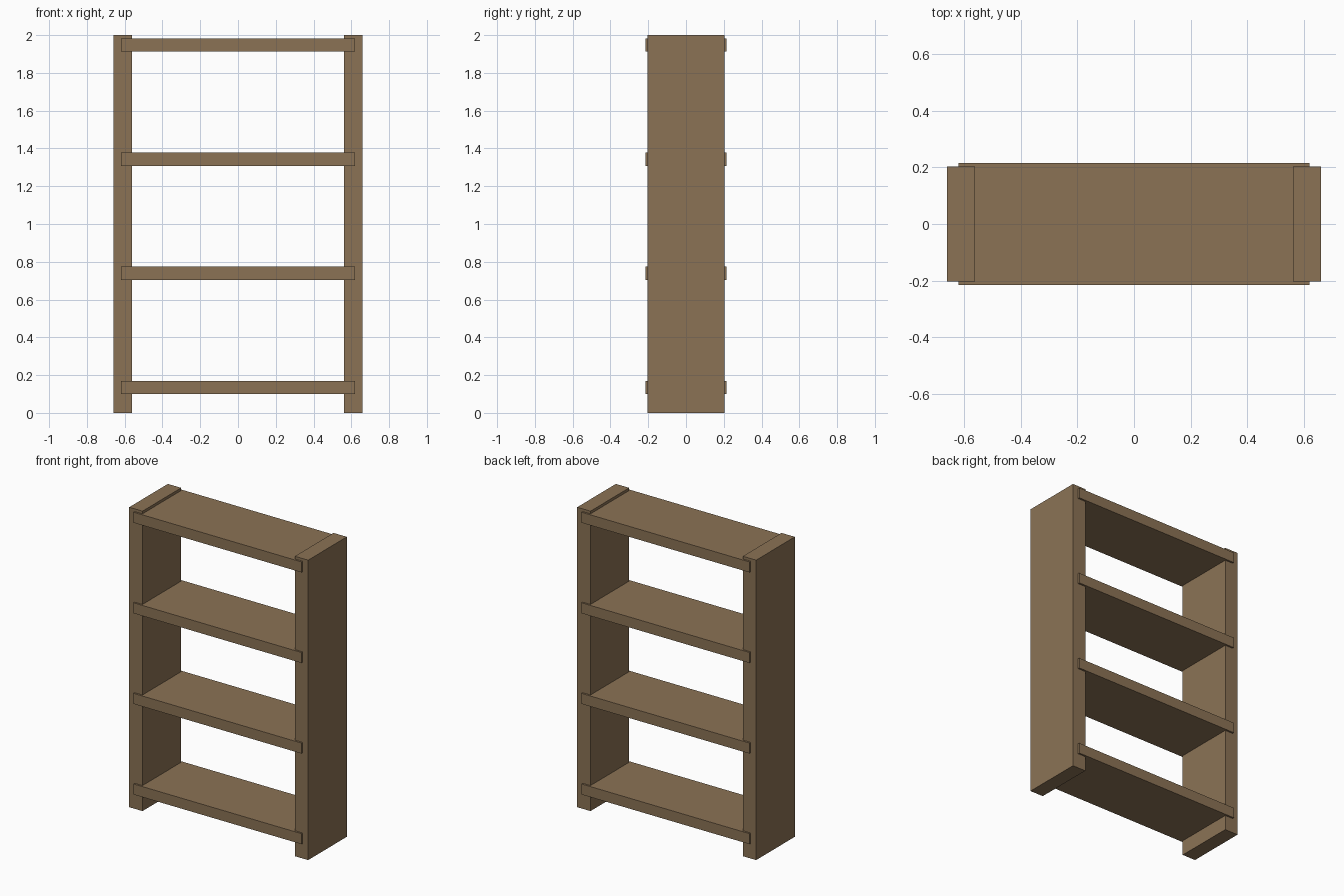
import bpy

if "Cube" in bpy.data.objects:
    bpy.data.objects.remove(bpy.data.objects["Cube"])

wood = bpy.data.materials.new("brown wood")
wood.diffuse_color = (0.258, 0.171, 0.091, 1)
wood.use_nodes = True
wood.node_tree.nodes["Principled BSDF"].inputs["Base Color"].default_value = wood.diffuse_color


def box(name, center, size):
    bpy.ops.mesh.primitive_cube_add(size=1, location=center)
    ob = bpy.context.object
    ob.name = name
    ob.scale = size
    bpy.ops.object.transform_apply(location=False, rotation=False, scale=True)
    ob.data.materials.append(wood)
    return ob


# Upright side panels
for name, side in (("left_side_panel", -1), ("right_side_panel", 1)):
    box(name, (side * 0.611, 0, 1.0), (0.098, 0.407, 2.0))

# Four evenly spaced shelves, set through the sides and slightly proud front and back
for i in range(4):
    box(f"shelf_{i + 1}", (0, 0, 0.135 + i * 0.604), (1.24, 0.431, 0.07))
